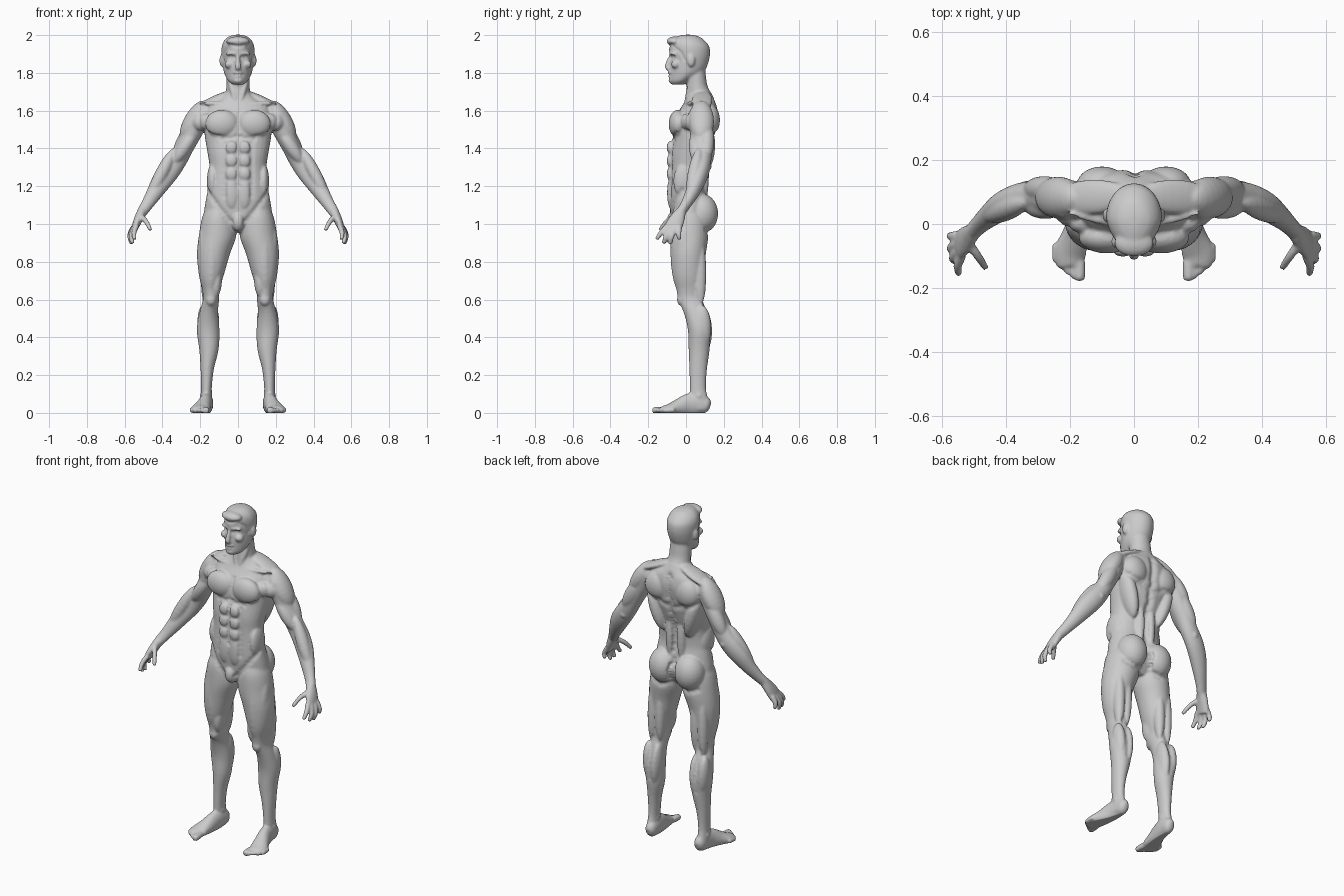
import bpy, bmesh, math
from mathutils import Vector, Matrix, kdtree

bm = bmesh.new()
Y, Z = Vector((0, 1, 0)), Vector((0, 0, 1))


def smooth_rows(rows, n=4):
    # Catmull-Rom interpolation of the key rows
    out = []
    for i in range(len(rows) - 1):
        a, b, c, d = (rows[max(0, min(len(rows) - 1, i + k))] for k in (-1, 0, 1, 2))
        for s in range(n):
            t = s / n
            out.append([q + .5 * t * (r - p + t * (2 * p - 5 * q + 4 * r - w + t * (3 * (q - r) + w - p)))
                        for p, q, r, w in zip(a, b, c, d)])
    return out + [list(rows[-1])]


def loft(rings):
    vs = [[bm.verts.new(p) for p in ring] for ring in rings]
    n = len(vs[0])
    for a, b in zip(vs, vs[1:]):
        for i in range(n):
            bm.faces.new((a[i], a[(i + 1) % n], b[(i + 1) % n], b[i]))
    bm.faces.new(vs[0][::-1])
    bm.faces.new(vs[-1])


def slab(rows, e=1.0, taper=0.0):
    # stack of level rings: (z, centre x, half width, front y, back y)
    rings = []
    for z, cx, rx, yf, yb in smooth_rows(rows):
        ring = []
        for i in range(32):
            a = math.tau * i / 32
            c, s = (math.copysign(abs(f(a)) ** e, f(a)) for f in (math.cos, math.sin))
            x = rx * c * (1 - taper * max(0, -s))
            ring.append((cx + x, (yf + yb) / 2 + (yb - yf) / 2 * s, z))
        rings.append(ring)
    loft(rings)


def tube(rows, ref=Y, n=4):
    # rings along a path: (x, y, z, radius across ref, radius along ref)
    rows = smooth_rows(rows, n)
    pts = [Vector(r[:3]) for r in rows]
    rings = []
    for i, r in enumerate(rows):
        t = (pts[min(i + 1, len(pts) - 1)] - pts[max(i - 1, 0)]).normalized()
        u = t.cross(ref).normalized()
        v = t.cross(u)
        rings.append([pts[i] + u * r[3] * math.cos(math.tau * k / 20) + v * r[4] * math.sin(math.tau * k / 20)
                      for k in range(20)])
    loft(rings)


def muscle(a, b, w, d):
    a, b = Vector(a), Vector(b)
    rows = []
    for k in range(13):
        g = math.pi * (.03 + .94 * k / 12)
        rows.append((*a.lerp(b, (1 - math.cos(g)) / 2), w * math.sin(g), d * math.sin(g)))
    tube(rows, n=1)


def oval(loc, radii):
    bmesh.ops.create_uvsphere(bm, u_segments=24, v_segments=14, radius=1,
                              matrix=Matrix.Translation(loc) @ Matrix.Diagonal((*radii, 1)))


# leg
slab([(1.12, .09, .06, -.05, .08), (1.04, .103, .085, -.078, .11), (.94, .108, .099, -.083, .118),
      (.84, .13, .087, -.08, .105), (.73, .141, .066, -.07, .095), (.65, .144, .045, -.05, .086),
      (.6, .143, .043, -.042, .09), (.53, .155, .049, -.012, .112), (.44, .158, .06, .01, .132),
      (.335, .154, .051, .014, .125), (.23, .163, .035, .018, .111), (.13, .167, .028, .02, .106),
      (.06, .168, .03, .02, .12), (.02, .168, .028, .02, .12)])
muscle((.11, -.01, .80), (.118, -.015, .61), .03, .045)
muscle((.185, .0, 1.0), (.165, -.005, .63), .035, .055)
muscle((.13, -.04, 1.02), (.145, -.03, .64), .045, .047)
muscle((.115, .07, .94), (.12, .075, .58), .03, .035)
muscle((.165, .07, .94), (.17, .075, .56), .03, .035)
muscle((.125, .08, .57), (.14, .09, .31), .033, .054)
muscle((.187, .085, .57), (.175, .09, .34), .034, .046)
oval((.143, -.024, .6), (.028, .024, .034))
oval((.146, .06, .105), (.011, .016, .016))
oval((.19, .068, .09), (.012, .016, .016))

# foot and toes
tube([(.163, .128, .035, .012, .02), (.163, .11, .04, .03, .042), (.165, .06, .05, .034, .058),
      (.172, .01, .044, .036, .057), (.185, -.04, .03, .043, .044), (.2, -.09, .019, .051, .029),
      (.198, -.13, .014, .043, .02)], ref=Z)
for i, tip in enumerate((-.178, -.17, -.157, -.14, -.12)):
    r = .018 if i == 0 else .0125
    x = .17 + .0185 * i
    tube([(x, tip + .06, .016, r, r), (x, tip + .012, .013, r, r), (x, tip, .012, r * .6, r * .6)], ref=Z)

# buttock
oval((.085, .083, 1.055), (.087, .087, .105))

# chest, belly and back muscles
oval((.085, -.042, 1.53), (.088, .05, .075))
muscle((.12, -.02, 1.55), (.25, .05, 1.53), .045, .035)
for z in (1.405, 1.335, 1.265):
    oval((.034, -.084, z), (.033, .018, .034))
oval((.033, -.08, 1.165), (.036, .02, .085))
muscle((.135, -.01, 1.32), (.135, -.005, 1.13), .03, .06)
oval((.1, .125, 1.55), (.078, .055, .085))
muscle((.16, .1, 1.55), (.08, .09, 1.27), .042, .06)
muscle((.035, .085, 1.45), (.035, .09, 1.1), .032, .034)
muscle((.02, .09, 1.705), (.245, .08, 1.6), .022, .055)
muscle((.015, -.008, 1.635), (.21, .035, 1.64), .011, .012)
muscle((.01, -.005, 1.635), (.058, .045, 1.81), .014, .014)

# arm
tube([(.15, .075, 1.6, .04, .05), (.205, .075, 1.57, .058, .064), (.24, .08, 1.49, .053, .06),
      (.28, .085, 1.41, .048, .054), (.325, .088, 1.335, .053, .046), (.365, .08, 1.28, .056, .044),
      (.405, .06, 1.225, .053, .042), (.445, .03, 1.16, .042, .036), (.48, .0, 1.105, .033, .028),
      (.51, -.03, 1.06, .028, .025)])
muscle((.175, .08, 1.65), (.295, .085, 1.44), .051, .066)
muscle((.22, .055, 1.5), (.34, .06, 1.32), .038, .042)
muscle((.23, .112, 1.54), (.335, .108, 1.34), .042, .04)
muscle((.335, .07, 1.4), (.47, .02, 1.14), .035, .036)
oval((.335, .118, 1.305), (.02, .018, .022))

# hand, fingers and thumb
tube([(.505, -.025, 1.07, .027, .027), (.525, -.045, 1.03, .024, .04),
      (.54, -.062, .995, .02, .046), (.548, -.07, .968, .015, .042)])
for path in (((.538, -.1, .99), (.551, -.133, .952), (.547, -.156, .918)),
             ((.55, -.085, .98), (.566, -.107, .933), (.557, -.118, .897)),
             ((.554, -.06, .98), (.573, -.076, .933), (.561, -.084, .893)),
             ((.553, -.036, .985), (.573, -.038, .945), (.567, -.034, .917)),
             ((.52, -.055, 1.045), (.488, -.1, 1.015), (.463, -.138, .968))):
    tube([(*p, r, r) for p, r in zip(path, (.0145, .0135, .0105))])

# ear, brow, cheek
oval((.087, .027, 1.865), (.011, .021, .033))
muscle((.004, -.086, 1.902), (.066, -.06, 1.9), .011, .012)
oval((.046, -.055, 1.845), (.026, .024, .022))

# mirror the half parts
dup = bmesh.ops.duplicate(bm, geom=bm.verts[:] + bm.edges[:] + bm.faces[:])["geom"]
for v in dup:
    if isinstance(v, bmesh.types.BMVert):
        v.co.x *= -1

# trunk
slab([(.955, 0, .1, -.04, .07), (1.02, 0, .178, -.075, .11), (1.08, 0, .178, -.085, .115),
      (1.15, 0, .166, -.09, .108), (1.21, 0, .157, -.09, .098), (1.3, 0, .151, -.088, .105),
      (1.37, 0, .16, -.088, .128), (1.45, 0, .174, -.075, .15), (1.52, 0, .18, -.07, .163),
      (1.58, 0, .178, -.05, .17), (1.63, 0, .16, -.018, .162), (1.665, 0, .1, .0, .148),
      (1.7, 0, .06, .01, .13)], e=.9)
oval((0, -.06, 1.015), (.036, .042, .055))

# neck and head
slab([(1.62, 0, .075, -.005, .15), (1.68, 0, .066, .0, .138), (1.73, 0, .062, .004, .114),
      (1.78, 0, .06, .0, .106), (1.83, 0, .055, .0, .1)])
slab([(1.738, 0, .028, -.076, -.01), (1.757, 0, .052, -.089, .025), (1.79, 0, .07, -.088, .08),
      (1.82, 0, .078, -.087, .105), (1.86, 0, .083, -.084, .12), (1.9, 0, .087, -.088, .127),
      (1.94, 0, .086, -.09, .123), (1.97, 0, .074, -.08, .1), (1.992, 0, .05, -.052, .07),
      (2.002, 0, .02, -.01, .03)], taper=.2)
tube([(0, -.078, 1.895, .01, .01), (0, -.094, 1.855, .012, .012), (0, -.1, 1.832, .013, .016),
      (0, -.088, 1.818, .01, .016)], ref=Vector((1, 0, 0)))
oval((0, -.085, 1.8), (.026, .012, .009))
oval((0, -.083, 1.784), (.022, .012, .008))
oval((0, -.078, 1.76), (.025, .015, .016))
oval((0, -.06, 1.967), (.062, .042, .026))

# fuse everything into one skin
bmesh.ops.recalc_face_normals(bm, faces=bm.faces)
raw = bpy.data.meshes.new("body")
bm.to_mesh(raw)
bm.free()
body = bpy.data.objects.new("body", raw)
bpy.context.collection.objects.link(body)
rem = body.modifiers.new("fuse", 'REMESH')
rem.mode, rem.voxel_size = 'VOXEL', .006
sm = body.modifiers.new("soften", 'SMOOTH')
sm.factor, sm.iterations = .5, 6
skin = bpy.data.meshes.new_from_object(body.evaluated_get(bpy.context.evaluated_depsgraph_get()))
body.modifiers.clear()
body.data = skin

# carved creases: (path, width, depth)
creases = [
    ([(0, .16, 1.64), (0, .15, 1.45), (0, .1, 1.25), (0, .11, 1.14)], .018, .013),
    ([(0, .12, 1.12), (0, .15, 1.05), (0, .12, .97)], .012, .015),
    ([(.02, .11, .955), (.09, .13, .945), (.15, .1, .97)], .014, .006),
    ([(0, -.07, 1.6), (0, -.08, 1.46), (0, -.09, 1.2)], .01, .006),
    ([(.01, -.08, 1.46), (.09, -.08, 1.452), (.15, -.05, 1.48)], .012, .006),
    ([(.16, -.02, 1.18), (.11, -.07, 1.1), (.04, -.08, 1.01)], .014, .007),
    ([(.072, -.08, 1.43), (.075, -.08, 1.3), (.07, -.08, 1.15)], .014, .005),
    ([(.19, .0, 1.63), (.2, .0, 1.55), (.19, .0, 1.49)], .012, .005),
    ([(.03, .17, 1.45), (.1, .17, 1.47), (.16, .14, 1.5)], .015, .006),
    ([(.155, .09, .6), (.155, .09, .5), (.155, .13, .36)], .014, .004),
    ([(.025, -.085, 1.882), (.045, -.075, 1.882)], .013, .008),
    ([(0, -.095, 1.792), (.024, -.085, 1.791)], .006, .004),
    ([(0, -.1, 1.94), (.05, -.08, 1.945), (.075, -.03, 1.91), (.08, -.01, 1.87)], .008, .004),
]
kd = kdtree.KDTree(len(skin.vertices))
for v in skin.vertices:
    kd.insert(v.co, v.index)
kd.balance()
normals = [v.normal.copy() for v in skin.vertices]
push = {}
for path, width, depth in creases:
    near = {}
    for a, b in zip(path, path[1:]):
        a, b = Vector(a), Vector(b)
        for k in range(21):
            p = a.lerp(b, k / 20)
            for s in (1, -1):
                spot = kd.find((p.x * s, p.y, p.z))[0]
                for _, i, d in kd.find_range(spot, width * 2):
                    near[i] = min(d, near.get(i, 1))
    for i, d in near.items():
        push[i] = push.get(i, 0) + depth * math.exp(-(d / width) ** 2)
for i, d in push.items():
    skin.vertices[i].co -= normals[i] * d

# flat soles
for v in skin.vertices:
    v.co.z = max(v.co.z, 0)
skin.shade_smooth()
